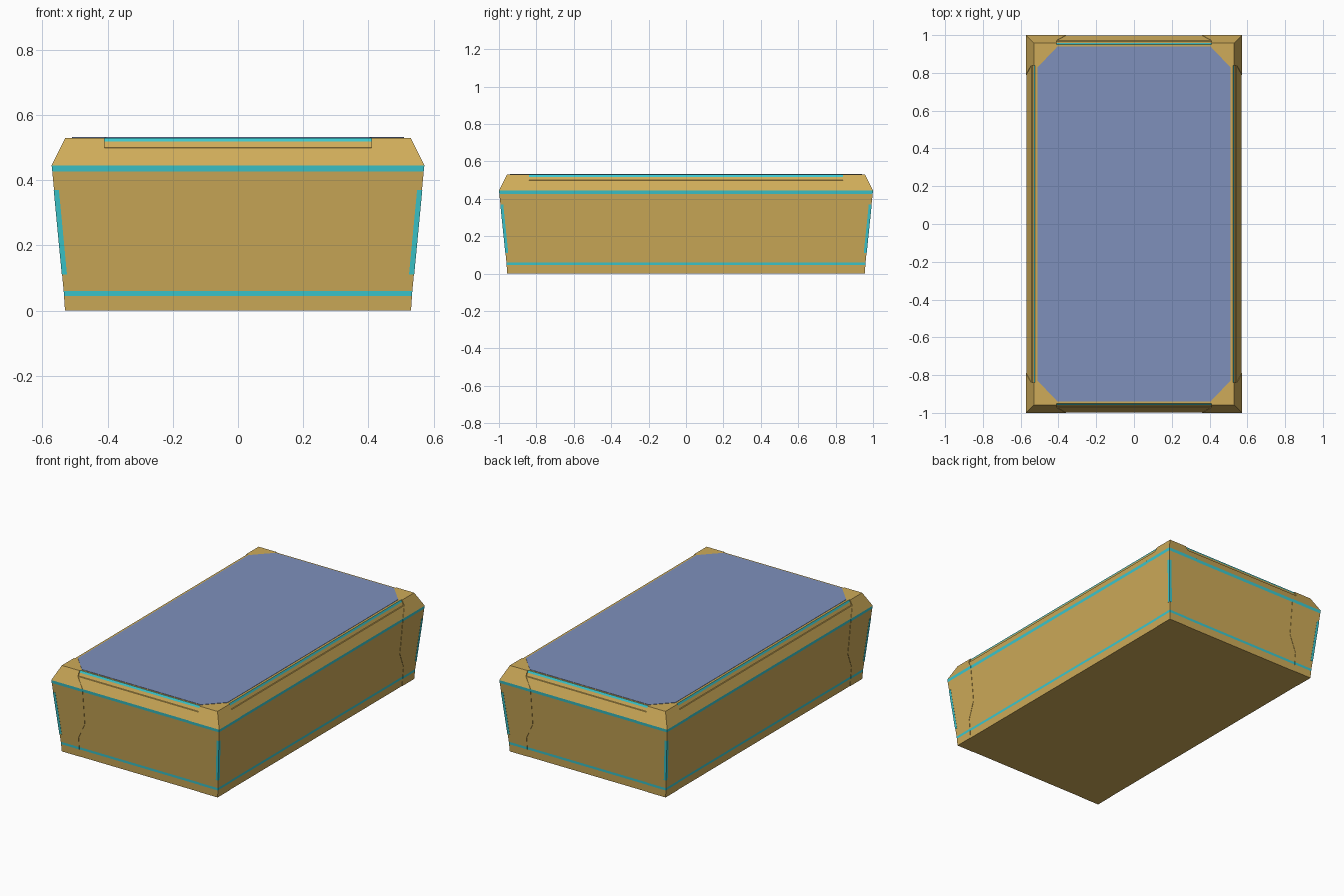
import bpy, bmesh

if "Cube" in bpy.data.objects:
    bpy.data.objects.remove(bpy.data.objects["Cube"])


def material(name, rgb):
    m = bpy.data.materials.new(name)
    m.diffuse_color = (*rgb, 1)
    m.use_nodes = True
    m.node_tree.nodes["Principled BSDF"].inputs["Base Color"].default_value = m.diffuse_color
    return m


GOLD = material("gold metal", (0.62, 0.41, 0.10))
CYAN = material("cyan glow", (0.045, 0.58, 0.62))
BLUE = material("blue lid", (0.21, 0.28, 0.50))

# Outer shell outline: (height, half width, half length)
SHELL = [(0, .531, .956), (.06, .535, .960), (.427, .570, .998),
         (.445, .572, 1.0), (.53, .530, .957)]


def interp(table, z):
    for a, b in zip(table, table[1:]):
        if z <= b[0] + 1e-6:
            t = (z - a[0]) / (b[0] - a[0])
            return [p + (q - p) * t for p, q in zip(a[1:], b[1:])]
    return table[-1][1:]


def loft(name, sections, mats, cyan_rule=None, mirror=False):
    """Skin a stack of equal-sided sections and cap both ends."""
    bm = bmesh.new()
    rings = [[bm.verts.new(p) for p in s] for s in sections]
    for lo, hi in zip(rings, rings[1:]):
        mid = (lo[0].co.z + hi[0].co.z) / 2
        for i in range(len(lo)):
            j = (i + 1) % len(lo)
            f = bm.faces.new((lo[i], lo[j], hi[j], hi[i]))
            f.material_index = int(bool(cyan_rule and cyan_rule(mid)))
    bm.faces.new(rings[0])
    bm.faces.new(rings[-1])
    bmesh.ops.recalc_face_normals(bm, faces=bm.faces)
    me = bpy.data.meshes.new(name)
    bm.to_mesh(me)
    bm.free()
    for m in mats:
        me.materials.append(m)
    ob = bpy.data.objects.new(name, me)
    bpy.context.collection.objects.link(ob)
    if mirror:
        mod = ob.modifiers.new("four corners", 'MIRROR')
        mod.use_axis = (True, True, False)
        mod.use_clip = False
        mod.use_mirror_merge = False
    return ob


def in_band(z):
    return .045 < z < .06 or .427 < z < .445


def corner_section(z, wx, wy, out, depth):
    """L-shaped section that wraps one vertical corner."""
    hx, hy = interp(SHELL, z)
    hx, hy = hx + out, hy + out
    return [(wx, hy, z), (hx, hy, z), (hx, wy, z),
            (hx - depth, wy, z), (hx - depth, hy - depth, z), (wx, hy - depth, z)]


# Main body, slightly recessed behind the corner guards
body = []
for z in (0, .045, .06, .427, .445, .499, .501, .518, .53):
    hx, hy = interp(SHELL, z)
    r = .002 if z < .5 else .006
    hx, hy = hx - r, hy - r
    body.append([(-hx, -hy, z), (hx, -hy, z), (hx, hy, z), (-hx, hy, z)])
loft("crate_body", body, [GOLD, CYAN], lambda z: in_band(z) or z > .518)

# Corner guards with a waisted edge
WAIST = [(0, .41), (.12, .41), (.22, .36), (.45, .36), (.50, .41), (.53, .41)]
guard = []
for z in (0, .045, .06, .12, .22, .427, .445, .50, .53):
    w = interp(WAIST, z)[0]
    guard.append(corner_section(z, w, w + .43, 0, .012))
loft("corner_guard", guard, [GOLD, CYAN], in_band, mirror=True)

# Vertical light strips on the corners
strip = []
for z in (.11, .37):
    hx, hy = interp(SHELL, z)
    strip.append(corner_section(z, hx - .015, hy - .015, .001, .006))
loft("corner_light", strip, [CYAN], mirror=True)

# Lid panel with clipped corners
outline = [(.51, .83), (.405, .94), (-.405, .94), (-.51, .83),
           (-.51, -.83), (-.405, -.94), (.405, -.94), (.51, -.83)]
loft("lid_panel", [[(x, y, z) for x, y in outline] for z in (.525, .532)], [BLUE])
